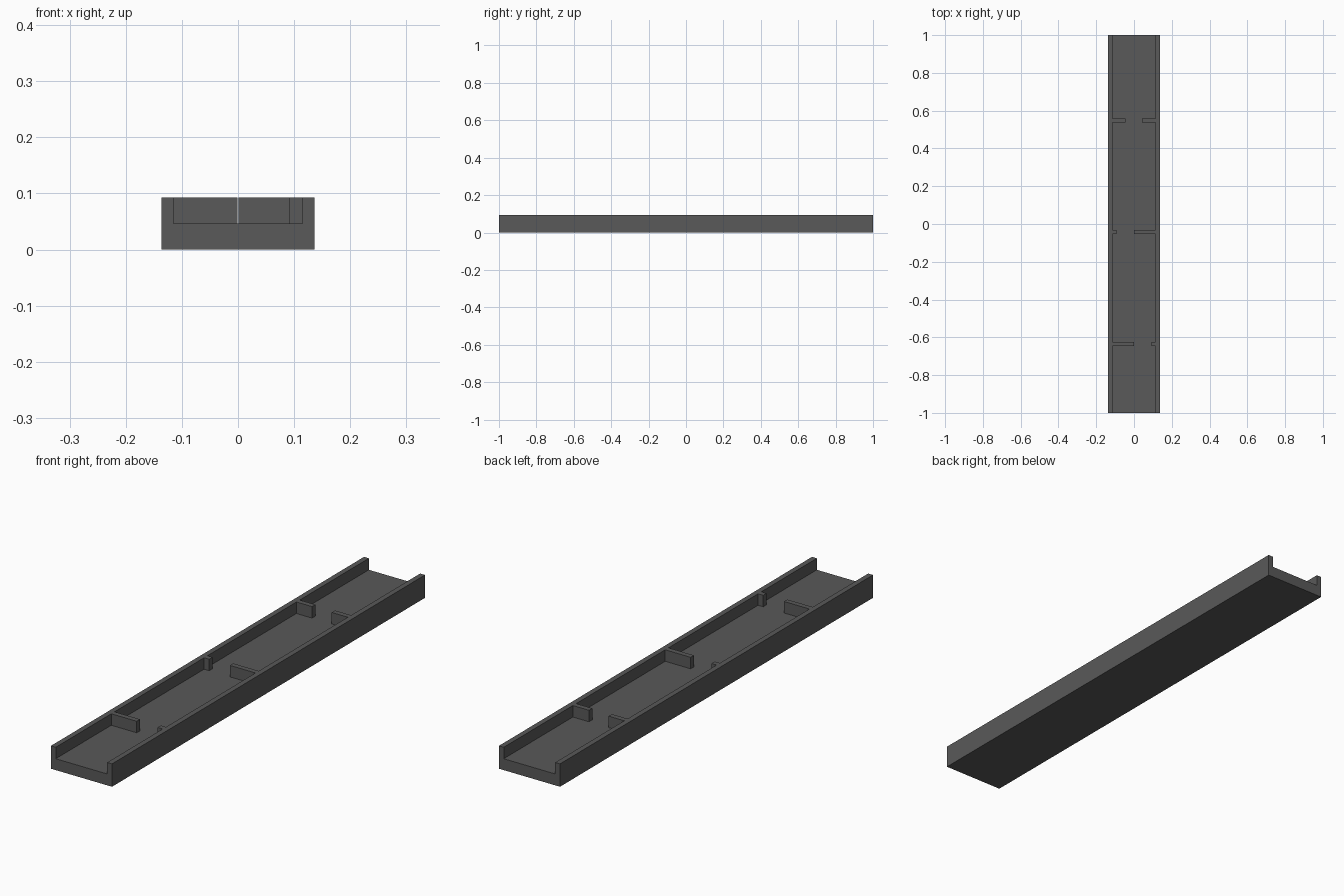
import bpy, bmesh

if "Cube" in bpy.data.objects:
    bpy.data.objects.remove(bpy.data.objects["Cube"])

HALF_W, INNER, FLOOR, TOP = 0.1365, 0.115, 0.046, 0.0925

grey = bpy.data.materials.new("concrete grey")
grey.diffuse_color = (0.1, 0.1, 0.1, 1)
grey.use_nodes = True
grey.node_tree.nodes["Principled BSDF"].inputs["Base Color"].default_value = grey.diffuse_color


def extrude_profile(name, pts, y0, y1):
    """Extrude an x-z outline along y."""
    bm = bmesh.new()
    face = bm.faces.new([bm.verts.new((x, y0, z)) for x, z in pts])
    geo = bmesh.ops.extrude_face_region(bm, geom=[face])["geom"]
    bmesh.ops.translate(bm, vec=(0, y1 - y0, 0),
                        verts=[g for g in geo if isinstance(g, bmesh.types.BMVert)])
    bmesh.ops.recalc_face_normals(bm, faces=bm.faces)
    mesh = bpy.data.meshes.new(name)
    bm.to_mesh(mesh)
    bm.free()
    mesh.materials.append(grey)
    bpy.context.collection.objects.link(bpy.data.objects.new(name, mesh))


# Open-ended channel with thick floor and thin side walls
half = [(HALF_W, 0), (HALF_W, TOP), (INNER, TOP), (INNER, FLOOR)]
extrude_profile("channel", half + [(-x, z) for x, z in reversed(half)], -1, 1)

# Baffle pairs: centre y, inner end of left baffle, inner end of right baffle
for i, (y, left, right) in enumerate([(0.548, -0.045, 0.043),
                                      (-0.042, -0.092, 0.001),
                                      (-0.635, -0.001, 0.092)]):
    for side, a, b in (("left", -INNER, left), ("right", right, INNER)):
        extrude_profile(f"baffle_{side}_{i + 1}",
                        [(a, FLOOR), (b, FLOOR), (b, TOP), (a, TOP)],
                        y - 0.0105, y + 0.0105)
